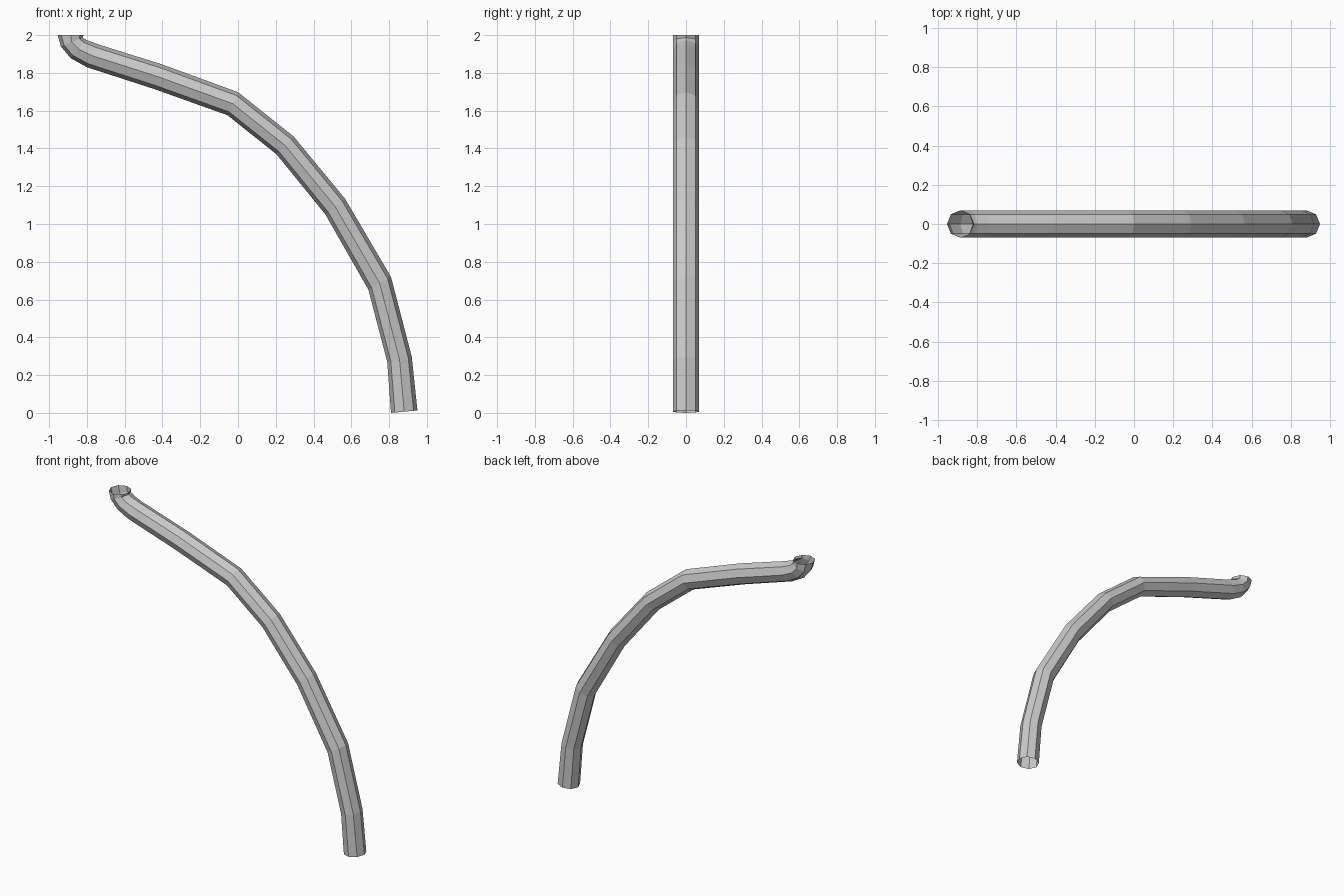
import bpy, bmesh, math
from mathutils import Vector

if "Cube" in bpy.data.objects:
    bpy.data.objects.remove(bpy.data.objects["Cube"])

SIDES = 8
R = 0.07

# Bent path: (inner x, inner z, outer x, outer z) at each mitred joint
joints = [
    (0.81, 0.00, 0.95, 0.013),
    (0.79, 0.27, 0.92, 0.297),
    (0.69, 0.653, 0.81, 0.72),
    (0.463, 1.05, 0.566, 1.135),
    (0.204, 1.369, 0.294, 1.464),
    (-0.056, 1.576, 0.0, 1.698),
    (-0.442, 1.714, -0.405, 1.846),
    (-0.80, 1.83, -0.743, 1.952),
    (-0.886, 1.878, -0.80, 1.973),
    (-0.938, 1.94, -0.823, 1.987),
    (-0.955, 2.0, -0.817, 2.0),
]

# Open-ended octagonal tube
bm = bmesh.new()
rings = []
for ix, iz, ox, oz in joints:
    inner, outer = Vector((ix, 0, iz)), Vector((ox, 0, oz))
    mid, half = (inner + outer) / 2, (outer - inner) / 2
    ring = []
    for i in range(SIDES):
        a = math.tau * i / SIDES
        ring.append(bm.verts.new(mid + half * math.cos(a) + Vector((0, R * math.sin(a), 0))))
    rings.append(ring)
for a, b in zip(rings, rings[1:]):
    for i in range(SIDES):
        j = (i + 1) % SIDES
        bm.faces.new((a[i], a[j], b[j], b[i]))

mesh = bpy.data.meshes.new("bent_pipe")
bm.to_mesh(mesh)
bm.free()
pipe = bpy.data.objects.new("bent_pipe", mesh)
bpy.context.collection.objects.link(pipe)
